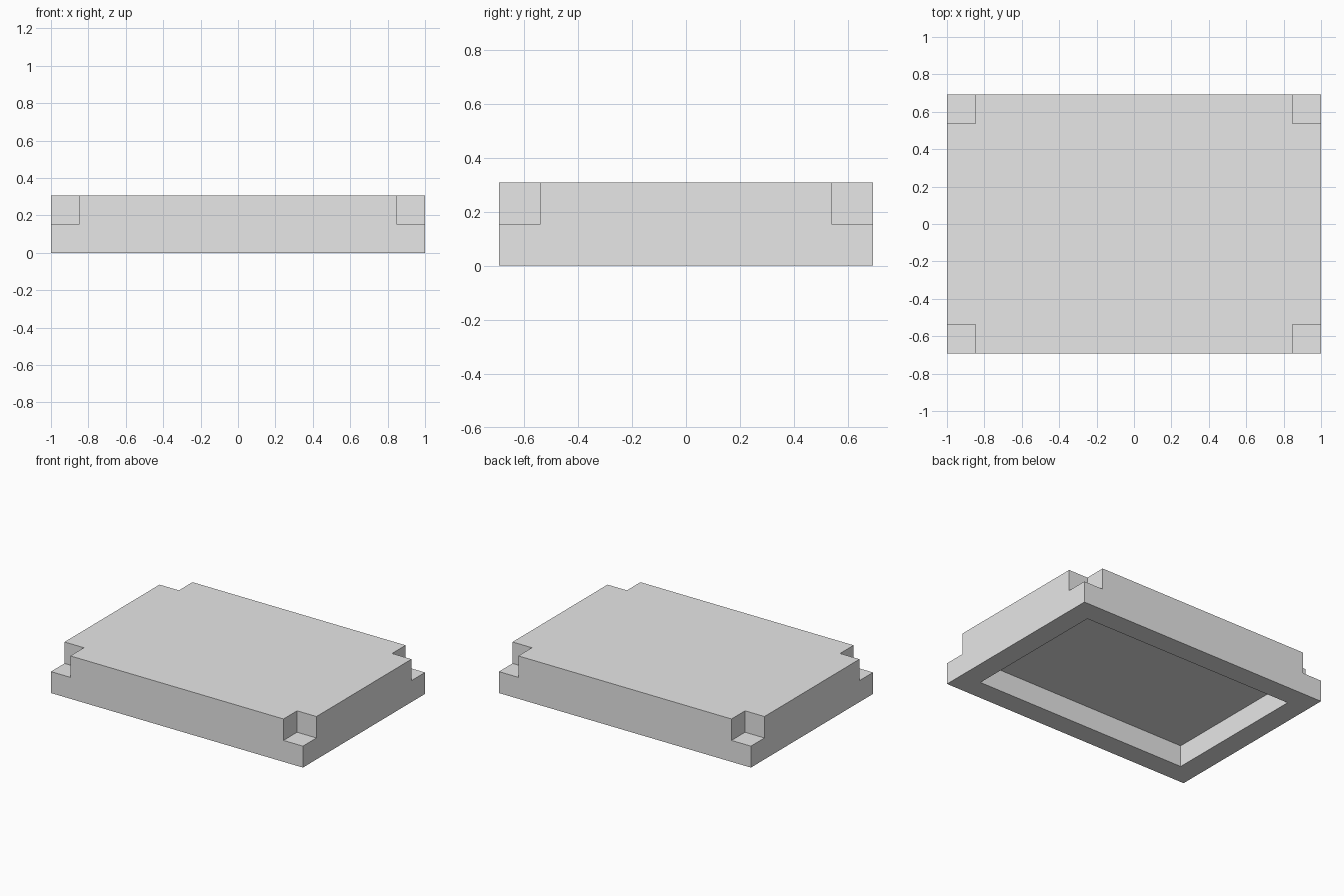
import bpy
import bmesh
import math
from mathutils import Vector

cube = bpy.data.objects.get("Cube")
if cube:
    bpy.data.objects.remove(cube, do_unlink=True)

# The block is 13 x 9 x 2 units; every notch and rim is one unit wide
U = 2 / 13
XS = [-6.5 * U, -5.5 * U, 5.5 * U, 6.5 * U]
YS = [-4.5 * U, -3.5 * U, 3.5 * U, 4.5 * U]
ZS = [0, U, 2 * U]

grey = bpy.data.materials.new("light_grey")
grey.use_nodes = True
colour = (0.8, 0.8, 0.8, 1)
grey.diffuse_color = colour
grey.node_tree.nodes["Principled BSDF"].inputs["Base Color"].default_value = colour


def solid(i, j, k):
    """Lower layer is a rim around a recess, upper layer has its corners cut."""
    if not (0 <= i < 3 and 0 <= j < 3 and 0 <= k < 2):
        return False
    if k == 0:
        return (i, j) != (1, 1)
    return i == 1 or j == 1


def add_wall(bm, cell, axis, side):
    """Add the face of a cell that looks along one axis."""
    a, b = (axis + 1) % 3, (axis + 2) % 3
    ring = [(0, 0), (1, 0), (1, 1), (0, 1)]
    if side < 0:
        ring.reverse()
    verts = []
    for da, db in ring:
        p = list(cell)
        p[axis] += side > 0
        p[a] += da
        p[b] += db
        verts.append(bm.verts.new((XS[p[0]], YS[p[1]], ZS[p[2]])))
    bm.faces.new(verts)


# Block shell: a wall wherever a solid cell meets open space
bm = bmesh.new()
for cell in [(i, j, k) for i in range(3) for j in range(3) for k in range(2)]:
    if not solid(*cell):
        continue
    for axis in range(3):
        for side in (-1, 1):
            neighbour = list(cell)
            neighbour[axis] += side
            if not solid(*neighbour):
                add_wall(bm, cell, axis, side)

# Weld the walls and merge the flat areas
bmesh.ops.remove_doubles(bm, verts=bm.verts[:], dist=0.0001)
bmesh.ops.dissolve_limit(bm, angle_limit=math.radians(1),
                         verts=bm.verts[:], edges=bm.edges[:])

mesh = bpy.data.meshes.new("notched_block")
bm.to_mesh(mesh)
bm.free()
mesh.materials.append(grey)
block = bpy.data.objects.new("notched_block", mesh)
bpy.context.collection.objects.link(block)
